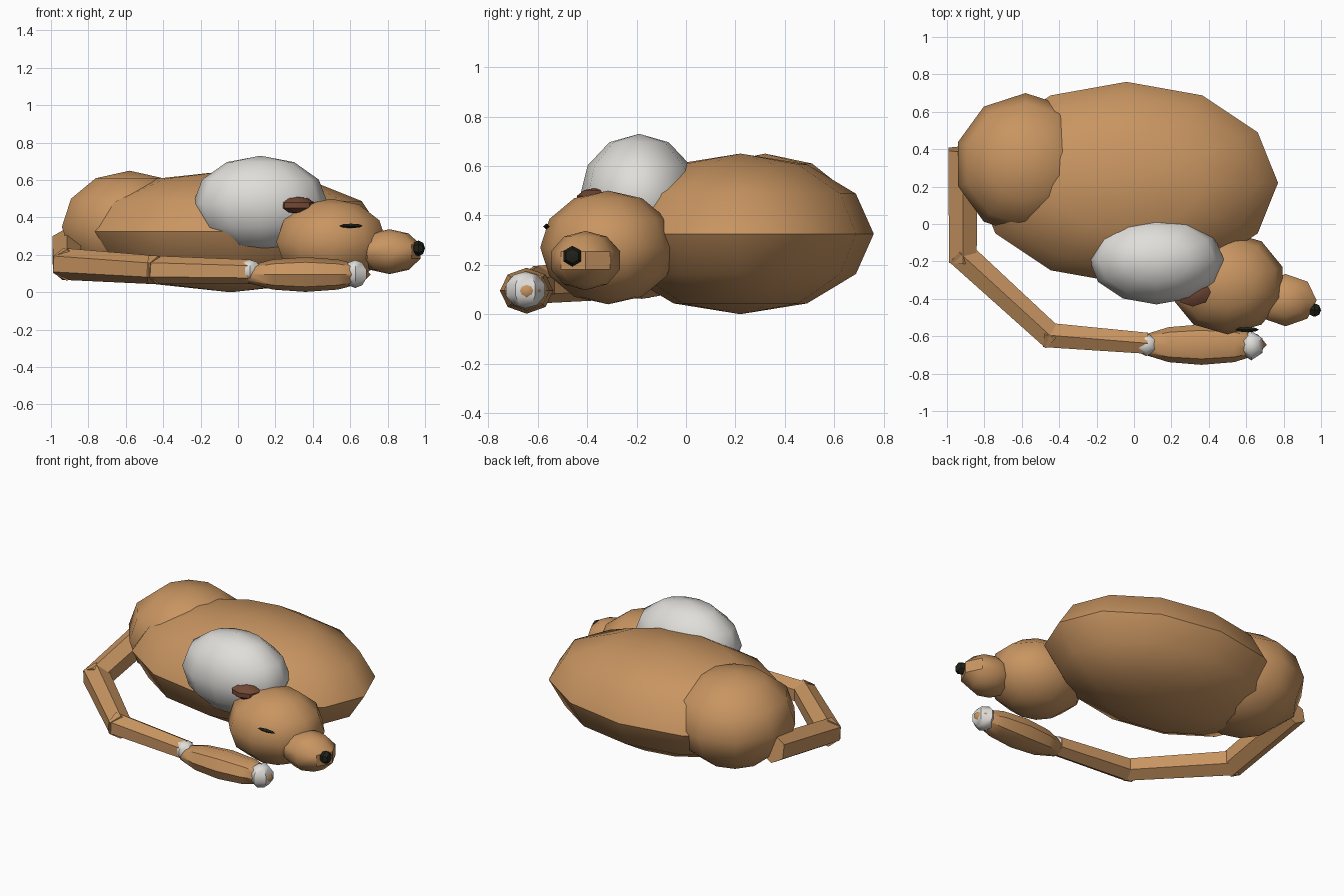
import bpy, bmesh, math
from mathutils import Vector, Matrix

if "Cube" in bpy.data.objects:
    bpy.data.objects.remove(bpy.data.objects["Cube"])


def material(name, rgb):
    m = bpy.data.materials.new(name)
    m.diffuse_color = (*rgb, 1)
    m.use_nodes = True
    m.node_tree.nodes["Principled BSDF"].inputs["Base Color"].default_value = m.diffuse_color
    return m


TAN = material("tan fur", (0.58, 0.30, 0.12))
WHITE = material("white fur", (0.74, 0.73, 0.70))
DARK = material("dark brown", (0.17, 0.065, 0.035))
BLACK = material("black", (0.015, 0.015, 0.01))


def finish(name, bm, mat, angle):
    bmesh.ops.recalc_face_normals(bm, faces=bm.faces)
    me = bpy.data.meshes.new(name)
    bm.to_mesh(me)
    bm.free()
    me.materials.append(mat)
    for p in me.polygons:
        p.use_smooth = True
    me.set_sharp_from_angle(angle=math.radians(angle))
    ob = bpy.data.objects.new(name, me)
    bpy.context.collection.objects.link(ob)
    return ob


def ellipsoid(name, mat, centre, radii, segs, rings, along_x=False, angle=42):
    """Latitude-longitude ball; first meridian on +y, poles on z (or x)."""
    bm = bmesh.new()
    cx, r = Vector(centre), radii

    def vert(phi, th):
        a, b, c = math.sin(phi) * math.sin(th), math.sin(phi) * math.cos(th), math.cos(phi)
        if along_x:
            a, b, c = c, a, b
        return bm.verts.new(cx + Vector((a * r[0], b * r[1], c * r[2])))

    top, bottom = vert(0, 0), vert(math.pi, 0)
    loops = [[vert(math.pi * i / rings, 2 * math.pi * j / segs) for j in range(segs)]
             for i in range(1, rings)]
    for j in range(segs):
        k = (j + 1) % segs
        bm.faces.new((top, loops[0][j], loops[0][k]))
        bm.faces.new((bottom, loops[-1][k], loops[-1][j]))
        for a, b in zip(loops, loops[1:]):
            bm.faces.new((a[j], b[j], b[k], a[k]))
    return finish(name, bm, mat, angle)


def tail_segment(name, start, end, r1, r2):
    """Six-sided tapered prism between two points."""
    a, b = Vector(start), Vector(end)
    d = b - a
    bm = bmesh.new()
    bmesh.ops.create_cone(bm, cap_ends=True, segments=6, radius1=r1, radius2=r2, depth=d.length)
    rot = d.to_track_quat('Z', 'Y').to_matrix().to_4x4()
    bm.transform(Matrix.Translation((a + b) / 2) @ rot)
    return finish(name, bm, TAN, 42)


# Body, haunch and white chest
ellipsoid("body", TAN, (-0.04, 0.22, 0.325), (0.81, 0.54, 0.325), 12, 6)
ellipsoid("haunch", TAN, (-0.58, 0.32, 0.35), (0.38, 0.38, 0.30), 10, 6)
ellipsoid("chest", WHITE, (0.12, -0.19, 0.475), (0.36, 0.24, 0.255), 12, 6)

# Head
ellipsoid("head", TAN, (0.50, -0.315, 0.27), (0.31, 0.275, 0.23), 10, 6)
ellipsoid("muzzle", TAN, (0.81, -0.407, 0.217), (0.175, 0.147, 0.12), 8, 5)
ellipsoid("nose", BLACK, (0.965, -0.46, 0.235), (0.035, 0.042, 0.042), 6, 4, True)
ellipsoid("ear", DARK, (0.315, -0.365, 0.465), (0.10, 0.08, 0.046), 8, 5)
ellipsoid("eye", BLACK, (0.605, -0.565, 0.355), (0.063, 0.014, 0.012), 4, 4, True)

# Tail, three bent segments then a brush with white bands
path = [((-0.915, 0.40, 0.255), 0.09), ((-0.915, -0.17, 0.15), 0.085),
        ((-0.45, -0.595, 0.12), 0.076), ((0.04, -0.635, 0.11), 0.065)]
for i in range(3):
    (p, r1), (q, r2) = path[i], path[i + 1]
    a, b = Vector(p), Vector(q)
    ext = (b - a).normalized() * 0.03
    tail_segment(f"tail_segment_{i + 1}", a - (ext if i else ext * 0), b + ext, r1, r2)
ellipsoid("tail_brush", TAN, (0.36, -0.645, 0.095), (0.35, 0.108, 0.093), 8, 6, True)
ellipsoid("tail_cuff", WHITE, (0.065, -0.645, 0.113), (0.07, 0.065, 0.06), 6, 5)
ellipsoid("tail_tip", WHITE, (0.627, -0.65, 0.098), (0.072, 0.083, 0.075), 6, 5)
